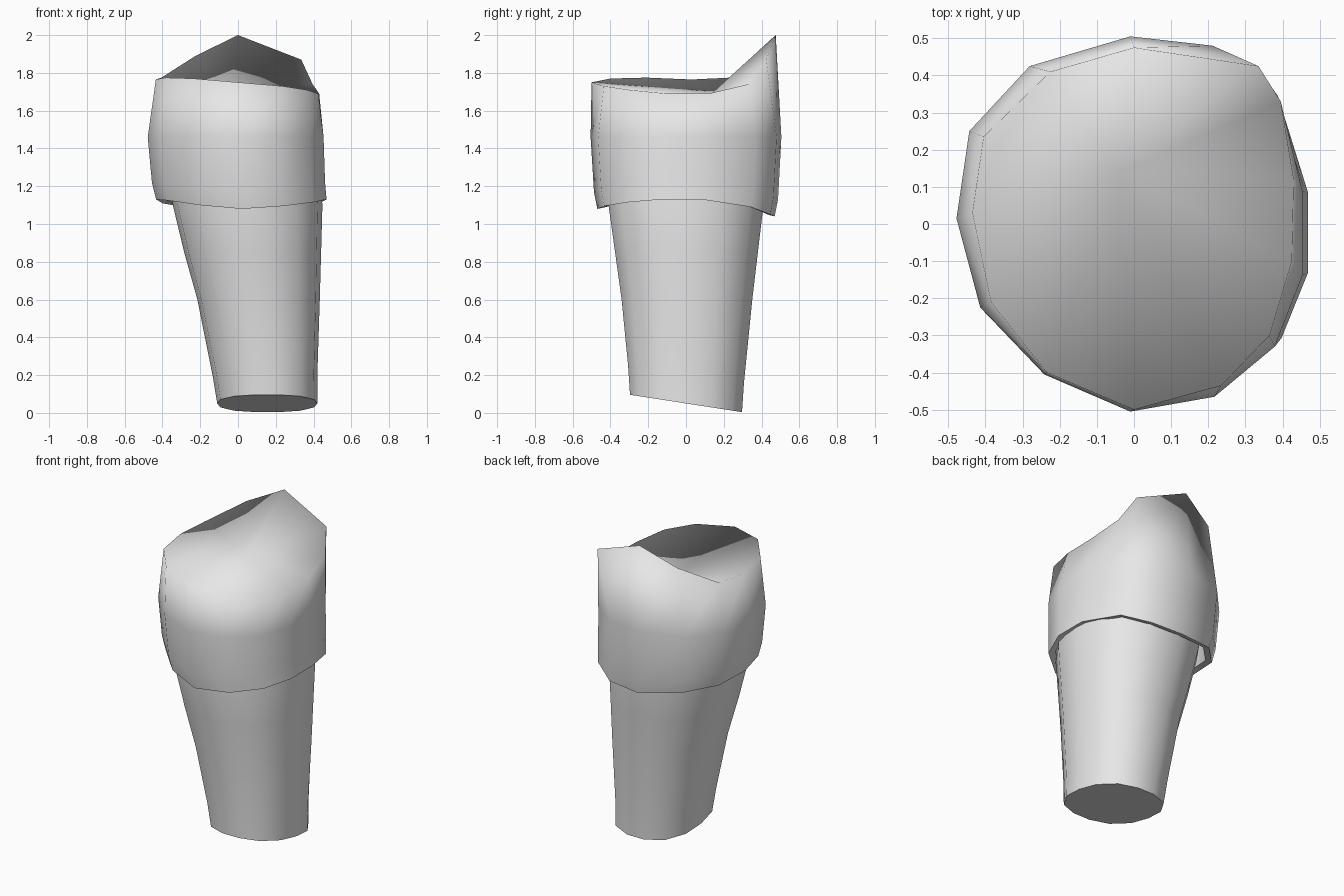
import bpy
import bmesh
from math import cos, sin, tau, radians
from mathutils import Vector

default_cube = bpy.data.objects.get("Cube")
if default_cube:
    bpy.data.objects.remove(default_cube, do_unlink=True)

# One plain grey material
grey = bpy.data.materials.new("plain_grey")
grey.use_nodes = True
colour = (0.8, 0.8, 0.8, 1.0)
grey.diffuse_color = colour
grey.node_tree.nodes["Principled BSDF"].inputs["Base Color"].default_value = colour


def add_ring(bm, points):
    return [bm.verts.new(point) for point in points]


def bridge(bm, lower, upper):
    """Join two rings of equal length with quads."""
    count = len(lower)
    for i in range(count):
        j = (i + 1) % count
        bm.faces.new((lower[i], lower[j], upper[j], upper[i]))


def finish(bm, name):
    """Turn the bmesh into a smooth shaded object."""
    bmesh.ops.recalc_face_normals(bm, faces=bm.faces)
    for face in bm.faces:
        face.smooth = True
    mesh = bpy.data.meshes.new(name)
    bm.to_mesh(mesh)
    bm.free()
    mesh.materials.append(grey)
    obj = bpy.data.objects.new(name, mesh)
    bpy.context.collection.objects.link(obj)
    return obj


def mark_sharp(bm, ring):
    """Keep a hard crease along a closed ring of vertices."""
    for i, vert in enumerate(ring):
        edge = bm.edges.get((vert, ring[(i + 1) % len(ring)]))
        edge.smooth = False


# Widest outline of the cap, starting at the back and going round
outline = [(0, .505), (-.275, .425), (-.44, .25), (-.475, .015), (-.41, -.225),
           (-.235, -.405), (0, -.505), (.23, -.465), (.395, -.33), (.47, -.14),
           (.47, .09), (.385, .37), (.225, .48)]
margin_heights = [1.04, 1.08, 1.11, 1.13, 1.125, 1.1, 1.08,
                  1.095, 1.115, 1.13, 1.13, 1.09, 1.05]
# Uneven upper rim, with a peak at the back
rim = [(0, .475, 2), (-.225, .41, 1.89), (-.405, .235, 1.775), (-.435, .03, 1.765),
       (-.385, -.21, 1.775), (-.235, -.4, 1.77), (0, -.5, 1.75), (.235, -.435, 1.73),
       (.365, -.3, 1.71), (.425, -.1, 1.69), (.43, .12, 1.69), (.395, .33, 1.74),
       (.335, .425, 1.87)]


def build_cap():
    bm = bmesh.new()
    margin = [Vector((x * .955 + .02, y * .93, z))
              for (x, y), z in zip(outline, margin_heights)]
    belly = [Vector((x * .985 - .01, y, 1.46)) for x, y in outline]
    flare = [low.lerp(wide, .5) for low, wide in zip(margin, belly)]
    for point, low in zip(flare, margin):
        point.z = low.z + .09
    # Thin lip turned up inside the lower edge
    lip = [Vector((p.x * .92, p.y * .92, p.z + .01)) for p in margin]
    inside = [p + Vector((0, 0, .15)) for p in lip]
    rings = [add_ring(bm, points)
             for points in (inside, lip, margin, flare, belly, rim)]
    for lower, upper in zip(rings, rings[1:]):
        bridge(bm, lower, upper)
    # Hollowed top surface falling to one low point
    hollow = bm.verts.new((-.04, .14, 1.695))
    top = rings[-1]
    for i, vert in enumerate(top):
        bm.faces.new((vert, top[(i + 1) % len(top)], hollow))
    mark_sharp(bm, rings[1])
    mark_sharp(bm, rings[2])
    return finish(bm, "cap")


def build_stump():
    """Tapered, leaning post with a slanted flat foot."""
    bm = bmesh.new()
    # Height, left edge, right edge, front edge, back edge
    sections = [(.05, -.11, .42, -.3, .3), (.2, -.135, .42, -.31, .31),
                (.6, -.215, .433, -.345, .355), (.85, -.285, .44, -.38, .385),
                (1.1, -.345, .447, -.415, .415), (1.3, -.37, .43, -.42, .42)]
    sides = 14
    rings = []
    for index, (height, left, right, front, back) in enumerate(sections):
        points = []
        for i in range(sides):
            angle = tau * i / sides
            x, y = cos(angle), sin(angle)
            # Slightly squared oval
            swell = (abs(x) ** 2.4 + abs(y) ** 2.4) ** (-1 / 2.4)
            px = (left + right) / 2 + x * swell * (right - left) / 2
            py = (front + back) / 2 + y * swell * (back - front) / 2
            slant = -.155 * py if index < 2 else 0
            points.append((px, py, height + slant))
        rings.append(add_ring(bm, points))
    for lower, upper in zip(rings, rings[1:]):
        bridge(bm, lower, upper)
    for end in (rings[0], rings[-1]):
        bm.faces.new(end)
        mark_sharp(bm, end)
    return finish(bm, "stump")


build_cap()
build_stump()
